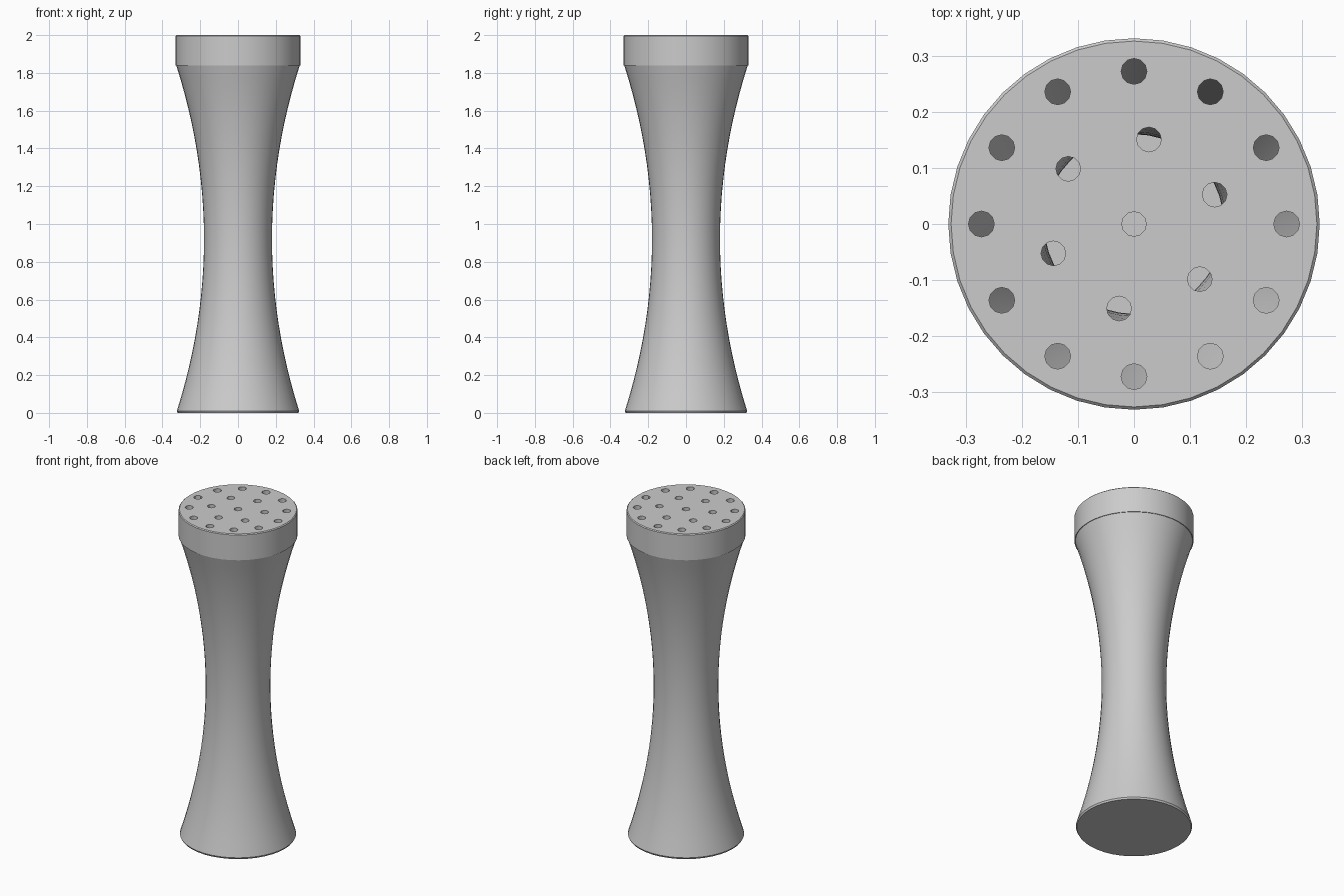
import bpy, bmesh
from math import cos, sin, pi, radians

cube = bpy.data.objects.get("Cube")
if cube:
    bpy.data.objects.remove(cube, do_unlink=True)

SIDES = 40
JOINT = 1.84      # height where the cap meets the body
WALL = 0.02

grey = bpy.data.materials.new("light_grey")
grey.use_nodes = True
colour = (0.6, 0.6, 0.6, 1)
grey.diffuse_color = colour
grey.node_tree.nodes["Principled BSDF"].inputs["Base Color"].default_value = colour


def new_object(name, bm):
    bmesh.ops.recalc_face_normals(bm, faces=bm.faces)
    mesh = bpy.data.meshes.new(name)
    bm.to_mesh(mesh)
    bm.free()
    mesh.materials.append(grey)
    obj = bpy.data.objects.new(name, mesh)
    bpy.context.collection.objects.link(obj)
    return obj


def lathe(name, profile):
    """Turn an (r, z) profile, from axis to axis, into a closed solid."""
    bm = bmesh.new()
    verts = [bm.verts.new((r, 0, z)) for r, z in profile]
    edges = [bm.edges.new(pair) for pair in zip(verts, verts[1:])]
    bmesh.ops.spin(bm, geom=verts + edges, cent=(0, 0, 0), axis=(0, 0, 1),
                   angle=2 * pi, steps=SIDES)
    bmesh.ops.remove_doubles(bm, verts=bm.verts, dist=0.0005)
    return new_object(name, bm)


def smooth(obj):
    bpy.ops.object.select_all(action='DESELECT')
    obj.select_set(True)
    bpy.context.view_layer.objects.active = obj
    bpy.ops.object.shade_smooth_by_angle(angle=radians(30))


def waist(z):
    """Outer radius of the concave body."""
    middle = JOINT / 2
    return 0.18 + 0.147 * ((z - middle) / middle) ** 2


# Hollow body with a concave waist and a closed floor
heights = [0.01 + (JOINT - 0.01) * i / 24 for i in range(25)]
outside = [(waist(z), z) for z in heights]
inside = [(waist(z) - WALL, z) for z in reversed(heights) if z > 0.04]
floor_z = inside[-1][1]
body = lathe("shaker_body",
             [(0, 0), (0.319, 0)] + outside + inside + [(0, floor_z)])
smooth(body)

# Hollow cap with a slightly softened rim
cap = lathe("shaker_cap", [
    (0, 2), (0.326, 2), (0.331, 1.995), (0.331, JOINT), (0.307, JOINT),
    (0.307, 1.97), (0, 1.97)])

# Pouring holes: one in the centre, a ring of six and a ring of twelve
holes = [(0, 0, 0.022)]
for count, ring, start, radius in ((6, 0.153, 20, 0.022), (12, 0.272, 0, 0.023)):
    for i in range(count):
        a = radians(start) + 2 * pi * i / count
        holes.append((ring * cos(a), ring * sin(a), radius))

bm = bmesh.new()
for x, y, radius in holes:
    made = bmesh.ops.create_cone(bm, cap_ends=True, segments=12, radius1=radius,
                                 radius2=radius, depth=0.1)
    bmesh.ops.translate(bm, verts=made["verts"], vec=(x, y, 1.985))
cutter = new_object("hole_cutter", bm)
cutter.hide_render = True

cut = cap.modifiers.new("holes", 'BOOLEAN')
cut.operation = 'DIFFERENCE'
cut.solver = 'EXACT'
cut.object = cutter
bpy.ops.object.select_all(action='DESELECT')
bpy.context.view_layer.objects.active = cap
cap.select_set(True)
bpy.ops.object.modifier_apply(modifier=cut.name)
bpy.data.objects.remove(cutter, do_unlink=True)
smooth(cap)
